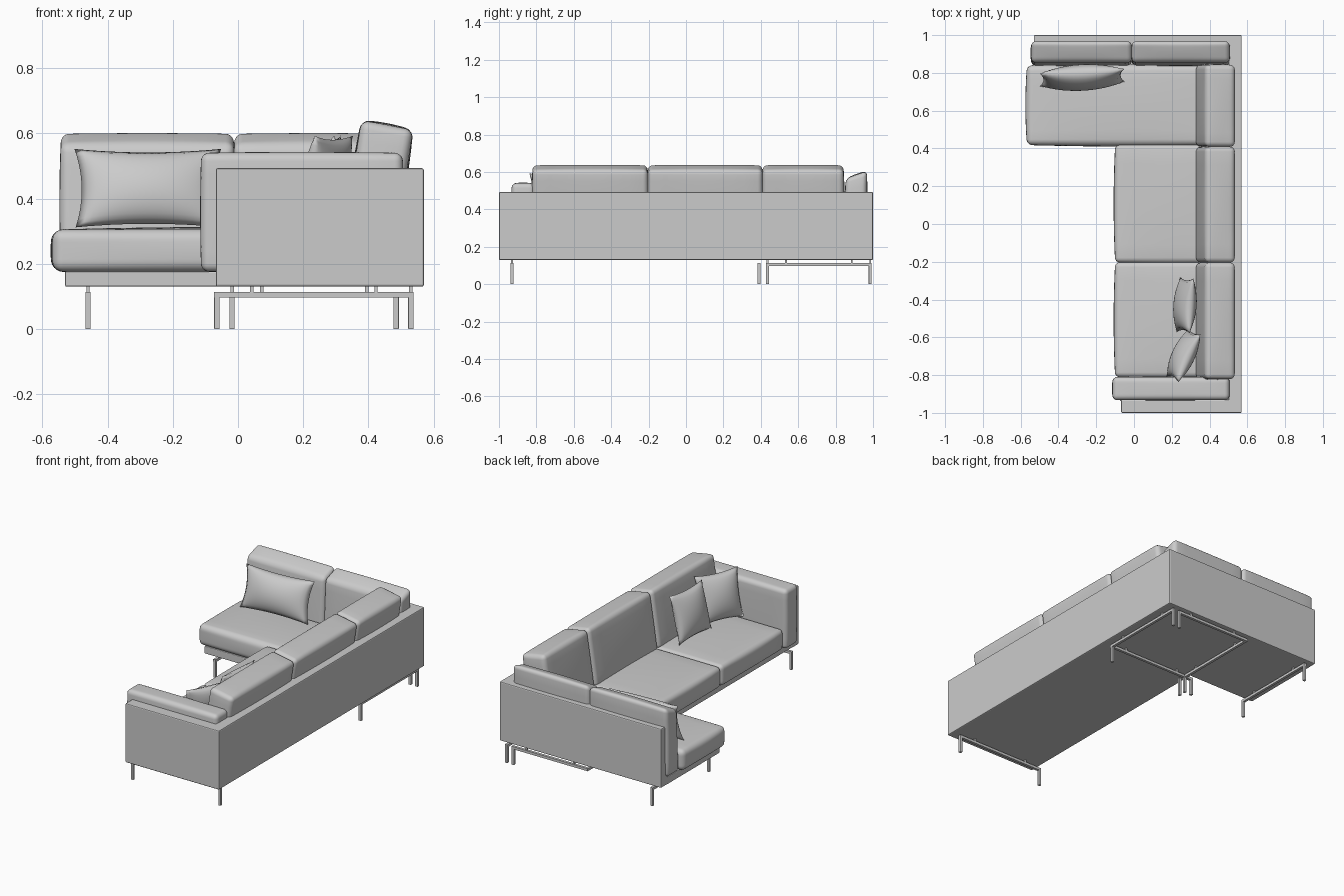
import bpy, bmesh
from math import radians
from mathutils import Vector, Matrix

if "Cube" in bpy.data.objects:
    bpy.data.objects.remove(bpy.data.objects["Cube"])


def finish(name, bm, smooth=False):
    bmesh.ops.recalc_face_normals(bm, faces=bm.faces[:])
    me = bpy.data.meshes.new(name)
    bm.to_mesh(me)
    bm.free()
    ob = bpy.data.objects.new(name, me)
    bpy.context.collection.objects.link(ob)
    if smooth:
        me.shade_smooth()
    return ob


def box(name, lo, hi, bevel=0.0):
    lo, hi = Vector(lo), Vector(hi)
    bm = bmesh.new()
    bmesh.ops.create_cube(bm, size=1)
    for v in bm.verts:
        v.co = Vector((v.co[i] * (hi[i] - lo[i]) + (lo[i] + hi[i]) / 2 for i in range(3)))
    if bevel:
        bmesh.ops.bevel(bm, geom=bm.edges[:], offset=bevel, segments=2, profile=0.5, affect='EDGES')
    return finish(name, bm)


def cushion(name, axis, a0, a1, quad, r=0.025, puff=0.008):
    """Rounded, puffed block: a four-corner profile (across, z) run along one axis.
    Corners: bottom near, bottom far, top far, top near."""
    q = [Vector(p) for p in quad]
    h = Vector((a1 - a0, ((q[1] - q[0]).length + (q[2] - q[3]).length) / 2,
                ((q[3] - q[0]).length + (q[2] - q[1]).length) / 2)) / 2
    bm = bmesh.new()
    bmesh.ops.create_cube(bm, size=2)
    for v in bm.verts:
        v.co = Vector((v.co[i] * h[i] for i in range(3)))
    bmesh.ops.bevel(bm, geom=bm.edges[:], offset=r, segments=5, profile=0.5, affect='EDGES')
    for i in range(3):
        n = Vector((0, 0, 0))
        n[i] = 1
        for t in (-0.75, -0.5, -0.25, 0, 0.25, 0.5, 0.75):
            bmesh.ops.bisect_plane(bm, geom=bm.verts[:] + bm.edges[:] + bm.faces[:],
                                   plane_co=n * t * (h[i] - r), plane_no=n, dist=1e-5)
    for v in bm.verts:
        p = [v.co[i] / h[i] for i in range(3)]
        s = [p[i] + p[i] * puff / h[i] * (1 - p[(i + 1) % 3] ** 2) * (1 - p[(i + 2) % 3] ** 2)
             for i in range(3)]
        u, w = (s[1] + 1) / 2, (s[2] + 1) / 2
        d = (q[0] * (1 - u) + q[1] * u) * (1 - w) + (q[3] * (1 - u) + q[2] * u) * w
        a = (a0 + a1) / 2 + s[0] * h[0]
        v.co = (d.x, a, d.y) if axis == 'y' else (a, d.x, d.y)
    return finish(name, bm, True)


def pillow(name, centre, width, height, thick, turn, lean):
    """Scatter pillow with pinched corners, thin at the seam."""
    n = 20
    bm = bmesh.new()
    for side in (-1, 1):
        g = []
        for i in range(n + 1):
            for j in range(n + 1):
                u, v = 2 * i / n - 1, 2 * j / n - 1
                t = max(0, (1 - u ** 2) * (1 - v ** 2)) ** 0.55
                g.append(bm.verts.new((u * width / 2 * (1 - 0.09 * (1 - v * v)),
                                       side * thick / 2 * t,
                                       v * height / 2 * (1 - 0.09 * (1 - u * u)))))
        for i in range(n):
            for j in range(n):
                k = i * (n + 1) + j
                bm.faces.new((g[k], g[k + 1], g[k + n + 2], g[k + n + 1]))
    bmesh.ops.remove_doubles(bm, verts=bm.verts[:], dist=1e-5)
    bm.transform(Matrix.Translation(centre) @ Matrix.Rotation(radians(turn), 4, 'Z')
                 @ Matrix.Rotation(radians(-lean), 4, 'X'))
    return finish(name, bm, True)


# Upholstered frame: platforms and outer walls
box("main_platform", (-0.065, -0.99, 0.13), (0.52, 0.45, 0.176), 0.004)
box("chaise_platform", (-0.53, 0.43, 0.13), (0.52, 0.95, 0.176), 0.004)
box("side_wall", (0.50, -1, 0.13), (0.57, 1, 0.493), 0.006)
box("arm_wall", (-0.068, -1, 0.13), (0.565, -0.93, 0.493), 0.006)
box("rear_wall", (-0.53, 0.93, 0.13), (0.565, 1, 0.493), 0.006)


# Seats
def rect(d0, d1, z0, z1):
    return [(d0, z0), (d1, z0), (d1, z1), (d0, z1)]


cushion("seat_front", 'y', -0.81, -0.203, rect(-0.10, 0.50, 0.176, 0.305))
cushion("seat_middle", 'y', -0.203, 0.418, rect(-0.10, 0.50, 0.176, 0.305))
cushion("seat_chaise", 'y', 0.418, 0.84, rect(-0.567, 0.50, 0.176, 0.305), r=0.03)

# Leaning back cushions along the side wall
side = [(0.325, 0.29), (0.485, 0.29), (0.537, 0.61), (0.378, 0.64)]
for i, (a, b) in enumerate([(-0.82, -0.205), (-0.203, 0.408), (0.41, 0.842)]):
    cushion(f"side_back_cushion_{i + 1}", 'y', a, b, side, puff=0.006)

# Back cushions along the rear wall, and the arm pad
rear = [(0.835, 0.178), (0.96, 0.178), (0.968, 0.605), (0.855, 0.565)]
for i, (a, b) in enumerate([(-0.543, -0.013), (-0.011, 0.505)]):
    cushion(f"rear_back_cushion_{i + 1}", 'x', a, b, rear, puff=0.005)
cushion("arm_pad", 'x', -0.113, 0.505, rect(-0.932, -0.81, 0.176, 0.54), puff=0.003)

# Scatter pillows
pillow("chaise_pillow", (-0.275, 0.775, 0.432), 0.45, 0.25, 0.13, 3, 16)
pillow("seat_pillow_1", (0.27, -0.43, 0.452), 0.29, 0.29, 0.11, -94, 14)
pillow("seat_pillow_2", (0.262, -0.695, 0.452), 0.28, 0.29, 0.11, -115, 14)

# Metal legs
W = 0.008
for i, (x, y) in enumerate([(-0.065, -0.93), (0.53, -0.93), (-0.46, 0.435), (-0.46, 0.985),
                            (0.53, 0.435), (0.53, 0.985), (0.485, 0.985),
                            (-0.065, 0.435), (-0.018, 0.435), (-0.018, 0.39)]):
    box(f"leg_{i + 1}", (x - W, y - W, 0), (x + W, y + W, 0.113), 0.0015)

# Rails joining the legs, with short spacers up to the platform
for i, (x0, y0, x1, y1) in enumerate([(-0.065, -0.93, 0.53, -0.93), (-0.46, 0.435, -0.46, 0.985),
                                      (0.53, 0.435, 0.53, 0.985), (-0.065, 0.435, 0.53, 0.435),
                                      (-0.018, 0.985, 0.485, 0.985), (-0.018, 0.435, -0.018, 0.985)]):
    box(f"rail_{i + 1}", (x0 - W, y0 - W, 0.097), (x1 + W, y1 + W, 0.113))
    for j, t in enumerate((0.18, 0.82)):
        x, y = x0 + (x1 - x0) * t, y0 + (y1 - y0) * t
        box(f"spacer_{i + 1}_{j + 1}", (x - 0.005, y - 0.005, 0.11), (x + 0.005, y + 0.005, 0.132))
